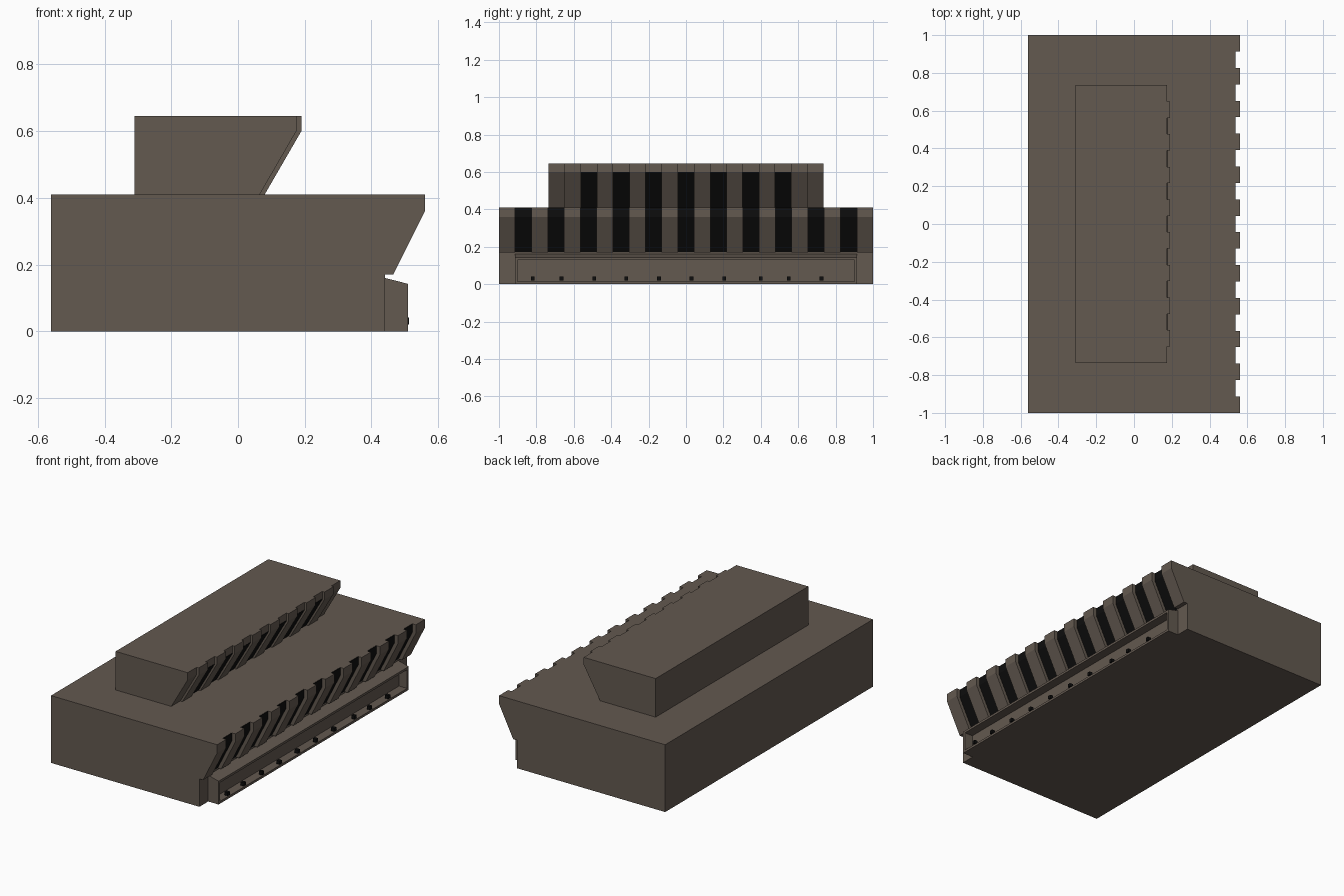
import bpy, bmesh

if "Cube" in bpy.data.objects:
    bpy.data.objects.remove(bpy.data.objects["Cube"])


def material(name, rgb):
    m = bpy.data.materials.new(name)
    m.diffuse_color = (*rgb, 1)
    m.use_nodes = True
    m.node_tree.nodes["Principled BSDF"].inputs["Base Color"].default_value = m.diffuse_color
    return m


BROWN = material("brown_hull", (0.125, 0.1, 0.08))
BLACK = material("black_panel", (0.004, 0.004, 0.004))


def prisms(name, profile, spans, mat):
    """Extrude an xz profile along y, once for every (y0, y1) span."""
    bm = bmesh.new()
    for y0, y1 in spans:
        a = [bm.verts.new((x, y0, z)) for x, z in profile]
        b = [bm.verts.new((x, y1, z)) for x, z in profile]
        n = len(profile)
        bm.faces.new(a)
        bm.faces.new(b[::-1])
        for i in range(n):
            j = (i + 1) % n
            bm.faces.new((a[j], a[i], b[i], b[j]))
    bmesh.ops.recalc_face_normals(bm, faces=bm.faces)
    me = bpy.data.meshes.new(name)
    bm.to_mesh(me)
    bm.free()
    me.materials.append(mat)
    ob = bpy.data.objects.new(name, me)
    bpy.context.collection.objects.link(ob)
    return ob


def band(edge, d0, d1):
    """Closed strip between an edge line shifted in x by d0 and by d1."""
    return [(x + d0, z) for x, z in edge] + [(x + d1, z) for x, z in reversed(edge)]


# Lower hull: recessed core, ribs and black panels in the grooves
W = 2 / 23
slots = [(-1 + i * W, -1 + (i + 1) * W) for i in range(23)]
edge = [(0.44, 0.17), (0.535, 0.36), (0.535, 0.41)]
prisms("lower_body", [(-0.56, 0), (0.44, 0)] + edge + [(-0.56, 0.41)], [(-1, 1)], BROWN)
prisms("lower_ribs", band(edge, 0, 0.025), slots[0::2], BROWN)
panel = [(0.44, 0.171), (0.535, 0.36), (0.535, 0.409)]
prisms("lower_groove_panels", band(panel, -0.002, 0.002), slots[1::2], BLACK)

# Upper block: recessed plain ends, ribs, panels on the slope only
V = 1.47 / 17
slots = [(-0.735 + i * V, -0.735 + (i + 1) * V) for i in range(17)]
edge = [(0.065, 0.41), (0.175, 0.60), (0.175, 0.645)]
prisms("upper_body", [(-0.31, 0.41)] + edge + [(-0.31, 0.645)], [(-0.735, 0.735)], BROWN)
prisms("upper_ribs", band(edge, 0, 0.015), slots[1::2], BROWN)
prisms("upper_groove_panels", band(edge[:2], -0.002, 0.002), slots[2:-1:2], BLACK)

# Light tray along the foot: channel with closed ends
prisms("tray_channel", [(0.44, 0), (0.51, 0), (0.51, 0.014), (0.455, 0.014),
                        (0.455, 0.128), (0.51, 0.128), (0.51, 0.142), (0.44, 0.16)],
       [(-0.9, 0.9)], BROWN)
prisms("tray_ends", [(0.44, 0), (0.51, 0), (0.51, 0.142), (0.44, 0.16)],
       [(-0.915, -0.9), (0.9, 0.915)], BROWN)

# Small square lamps in the tray
lamps = (-0.82, -0.665, -0.49, -0.32, -0.145, 0.03, 0.205, 0.4, 0.55, 0.725)
prisms("tray_lamps", [(0.491, 0.02), (0.512, 0.02), (0.512, 0.041), (0.491, 0.041)],
       [(y - 0.01, y + 0.01) for y in lamps], BLACK)
